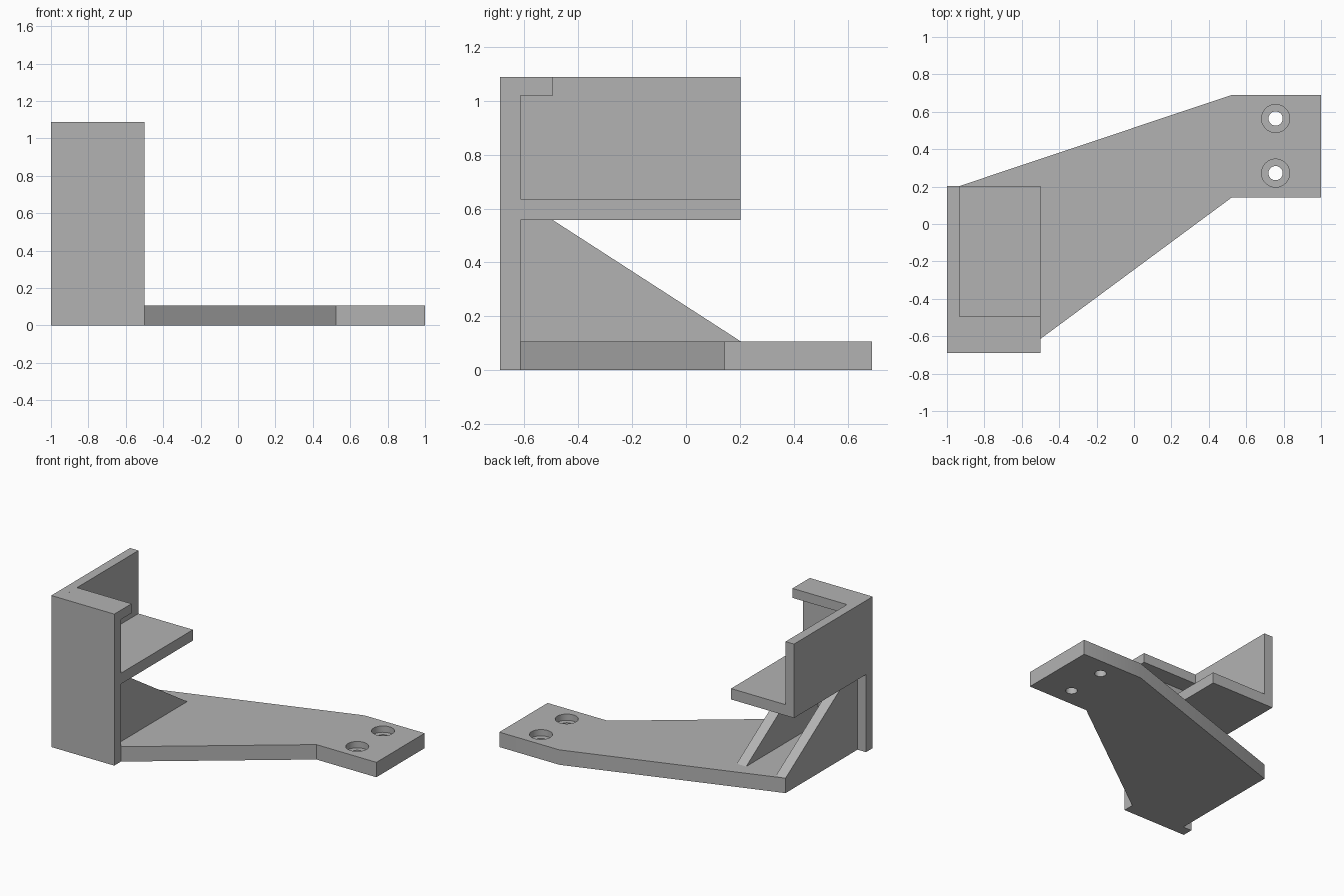
import bpy
import bmesh
from mathutils import Vector

default = bpy.data.objects.get("Cube")
if default:
    bpy.data.objects.remove(default, do_unlink=True)

GREY = (0.45, 0.45, 0.45, 1.0)
grey = bpy.data.materials.new("plain grey")
grey.use_nodes = True
grey.diffuse_color = GREY
grey.node_tree.nodes["Principled BSDF"].inputs["Base Color"].default_value = GREY

# Shared dimensions
LEFT, INNER, RIGHT = -1.0, -0.933, -0.5
FRONT, WALL_BACK, BACK = -0.69, -0.614, 0.203
PLATE, SHELF, SHELF_TOP, TOP = 0.107, 0.557, 0.635, 1.088


def prism(name, outline, offset):
    """Extrude a closed outline of 3D points along an offset."""
    bm = bmesh.new()
    face = bm.faces.new([bm.verts.new(p) for p in outline])
    grown = bmesh.ops.extrude_face_region(bm, geom=[face], use_keep_orig=True)
    moved = [g for g in grown["geom"] if isinstance(g, bmesh.types.BMVert)]
    bmesh.ops.translate(bm, vec=Vector(offset), verts=moved)
    bmesh.ops.recalc_face_normals(bm, faces=bm.faces)
    mesh = bpy.data.meshes.new(name)
    bm.to_mesh(mesh)
    bm.free()
    mesh.materials.append(grey)
    obj = bpy.data.objects.new(name, mesh)
    bpy.context.collection.objects.link(obj)
    return obj


def box(name, x, y, z):
    corners = [(x[0], y[0], z[0]), (x[1], y[0], z[0]),
               (x[1], y[1], z[0]), (x[0], y[1], z[0])]
    return prism(name, corners, (0, 0, z[1] - z[0]))


def cut_cylinder(target, x, y, radius, z_low, z_high):
    bpy.ops.mesh.primitive_cylinder_add(
        vertices=48, radius=radius, depth=z_high - z_low,
        location=(x, y, (z_low + z_high) / 2))
    cutter = bpy.context.object
    cutter.hide_render = True
    cutter.data.materials.append(grey)
    mod = target.modifiers.new("hole", 'BOOLEAN')
    mod.operation = 'DIFFERENCE'
    mod.solver = 'EXACT'
    mod.object = cutter
    bpy.context.view_layer.objects.active = target
    bpy.ops.object.modifier_apply(modifier=mod.name)
    bpy.data.objects.remove(cutter, do_unlink=True)


# Base plate with its angled arm and mounting pad
outline = [(INNER, WALL_BACK), (RIGHT, WALL_BACK), (0.523, 0.142),
           (1.0, 0.142), (1.0, 0.69), (0.523, 0.69), (INNER, BACK)]
base = prism("base_plate", [(x, y, 0) for x, y in outline], (0, 0, PLATE))

# Counterbored screw holes
for y in (0.272, 0.564):
    cut_cylinder(base, 0.757, y, 0.075, PLATE - 0.045, PLATE + 0.1)
    cut_cylinder(base, 0.757, y, 0.038, -0.1, PLATE + 0.1)
bpy.ops.object.select_all(action='DESELECT')
base.select_set(True)
bpy.context.view_layer.objects.active = base
bpy.ops.object.shade_smooth_by_angle()

# Upright holder: front wall, side wall, shelf and top lip
box("front_wall", (LEFT, RIGHT), (FRONT, WALL_BACK), (0, TOP))
box("side_wall", (LEFT, INNER), (WALL_BACK, BACK), (SHELF, TOP))
box("shelf", (INNER, RIGHT), (WALL_BACK, BACK), (SHELF, SHELF_TOP))
box("top_lip", (INNER, RIGHT), (WALL_BACK, -0.494), (1.02, TOP))

# Triangular ribs bracing the front wall
rib = [(WALL_BACK, PLATE), (BACK, PLATE), (-0.494, SHELF), (WALL_BACK, SHELF)]
for name, x in (("outer_rib", INNER), ("inner_rib", -0.62)):
    prism(name, [(x, y, z) for y, z in rib], (0.075, 0, 0))
